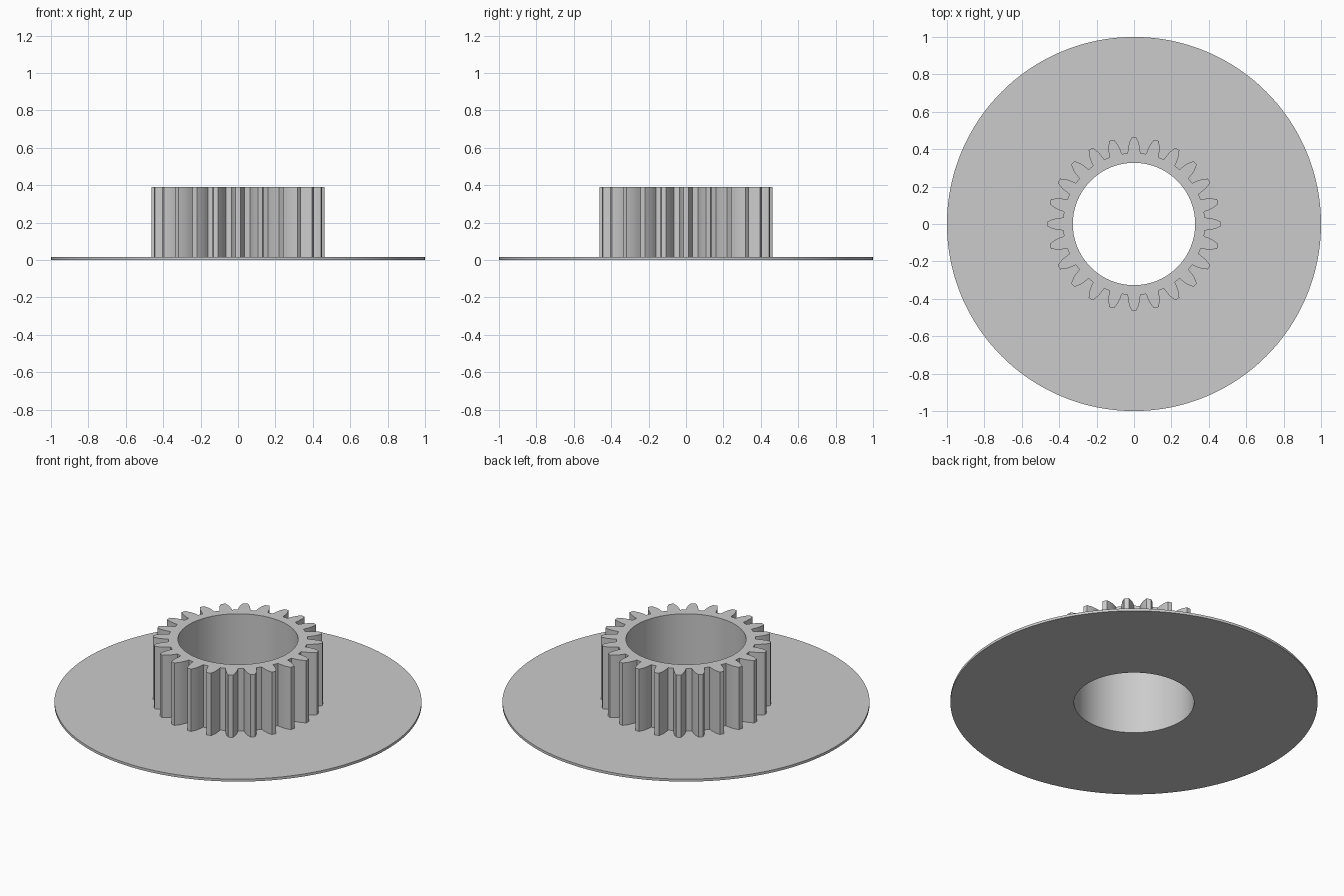
import bpy
import bmesh
from math import acos, cos, pi, sin, tan

cube = bpy.data.objects.get("Cube")
if cube:
    bpy.data.objects.remove(cube, do_unlink=True)

TEETH = 24
BORE, ROOT, BASE, TIP, RIM = 0.327, 0.38, 0.402, 0.463, 1.0
PLATE_TOP, GEAR_TOP = 0.015, 0.39

grey = bpy.data.materials.new("plain grey")
grey.use_nodes = True
colour = (0.6, 0.6, 0.6, 1)
grey.diffuse_color = colour
grey.node_tree.nodes["Principled BSDF"].inputs["Base Color"].default_value = colour


def flank(radius):
    """Half angle of an involute tooth at a radius."""
    pressure = acos(min(1, BASE / radius))
    return 0.08 - (tan(pressure) - pressure)


def tooth_profile():
    """Angle and radius pairs for one tooth and the gap after it."""
    half = [(0.09, ROOT)]
    half += [(flank(r), r) for r in (BASE, 0.433, TIP)]
    left = [(-a, r) for a, r in half]
    right = [(a, r) for a, r in reversed(half)]
    return left + [(0, TIP)] + right + [(pi / TEETH, ROOT)]


def bored_prism(name, outline, bottom, top):
    """Solid between an outline and the round bore."""
    bm = bmesh.new()
    rings = []
    for z in (bottom, top):
        outer = [bm.verts.new((r * cos(a), r * sin(a), z)) for a, r in outline]
        inner = [bm.verts.new((BORE * cos(a), BORE * sin(a), z)) for a, r in outline]
        rings.append((outer, inner))
    (low_out, low_in), (high_out, high_in) = rings
    loop = [low_out, high_out, high_in, low_in]
    for i in range(len(outline)):
        j = (i + 1) % len(outline)
        for k in range(len(loop)):
            a, b = loop[k], loop[(k + 1) % len(loop)]
            bm.faces.new((a[i], a[j], b[j], b[i]))
    bmesh.ops.recalc_face_normals(bm, faces=bm.faces)
    mesh = bpy.data.meshes.new(name)
    bm.to_mesh(mesh)
    bm.free()
    mesh.materials.append(grey)
    obj = bpy.data.objects.new(name, mesh)
    bpy.context.collection.objects.link(obj)
    bpy.ops.object.select_all(action="DESELECT")
    obj.select_set(True)
    bpy.context.view_layer.objects.active = obj
    bpy.ops.object.shade_smooth_by_angle(angle=pi / 9)
    return obj


# Toothed outline repeated round the axis
gear_outline = [(a + t * 2 * pi / TEETH, r)
                for t in range(TEETH) for a, r in tooth_profile()]
plate_outline = [(a, RIM) for a, r in gear_outline]

# Thin round flange and the gear standing on it
bored_prism("flange_plate", plate_outline, 0, PLATE_TOP)
bored_prism("gear_ring", gear_outline, PLATE_TOP, GEAR_TOP)
